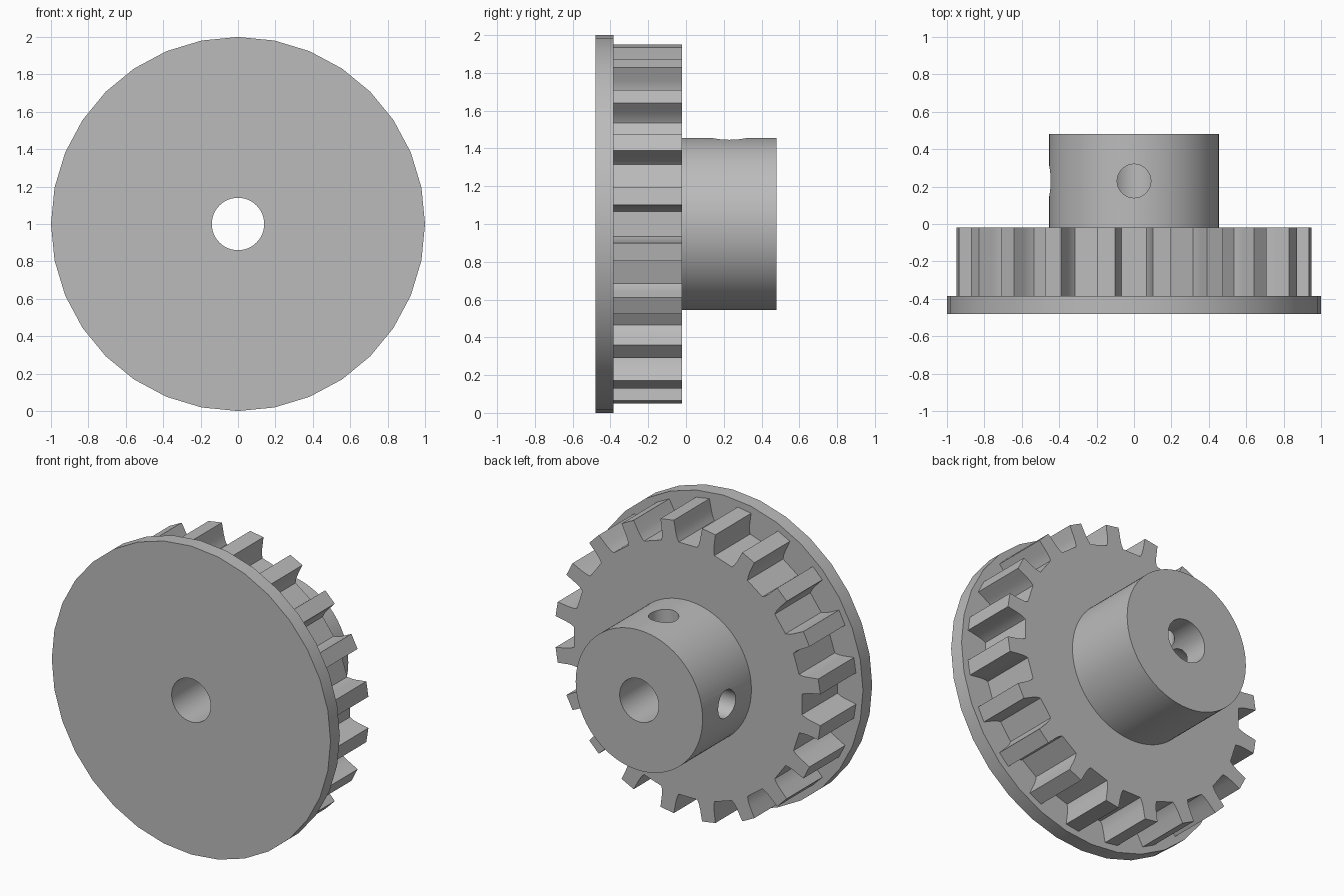
import bpy, bmesh
from math import cos, sin, radians, pi
from mathutils import Vector

default = bpy.data.objects.get("Cube")
if default:
    bpy.data.objects.remove(default, do_unlink=True)

grey = bpy.data.materials.new("plain grey")
grey.use_nodes = True
colour = (0.5, 0.5, 0.5, 1)
grey.diffuse_color = colour
grey.node_tree.nodes["Principled BSDF"].inputs["Base Color"].default_value = colour

AXIS_Z = 1.0


def polar(radius, angle):
    return radius * cos(angle), radius * sin(angle)


def circle(radius, sides):
    return [polar(radius, 2 * pi * i / sides) for i in range(sides)]


def gear_outline(teeth, flank):
    """Closed outline; flank lists (radius, half angle) from root to tip."""
    points = []
    for i in range(teeth):
        centre = 2 * pi * (i + 0.5) / teeth
        points += [polar(r, centre - radians(a)) for r, a in flank]
        points += [polar(r, centre + radians(a)) for r, a in reversed(flank)]
    return points


def prism(name, outline, start, end, direction=(0, 1, 0), centre=(0, 0, AXIS_Z)):
    """Extrude an outline from start to end along a direction through centre."""
    d = Vector(direction)
    u = Vector((1, 0, 0)) if abs(d.x) < 0.5 else Vector((0, 1, 0))
    v = u.cross(d)
    bm = bmesh.new()
    verts = [bm.verts.new(Vector(centre) + u * a + v * b + d * start) for a, b in outline]
    face = bm.faces.new(verts)
    moved = bmesh.ops.extrude_face_region(bm, geom=[face])["geom"]
    bmesh.ops.translate(bm, vec=d * (end - start),
                        verts=[g for g in moved if isinstance(g, bmesh.types.BMVert)])
    bmesh.ops.recalc_face_normals(bm, faces=bm.faces)
    mesh = bpy.data.meshes.new(name)
    bm.to_mesh(mesh)
    bm.free()
    mesh.materials.append(grey)
    obj = bpy.data.objects.new(name, mesh)
    bpy.context.collection.objects.link(obj)
    return obj


def drill(obj, cutters):
    """Cut the holes, then smooth the curved walls."""
    bpy.ops.object.select_all(action="DESELECT")
    bpy.context.view_layer.objects.active = obj
    obj.select_set(True)
    for cutter in cutters:
        mod = obj.modifiers.new("hole", "BOOLEAN")
        mod.operation = "DIFFERENCE"
        mod.solver = "EXACT"
        mod.object = cutter
        bpy.ops.object.modifier_apply(modifier=mod.name)
    bpy.ops.object.shade_smooth_by_angle(angle=radians(30))


# Main parts along the shaft axis
flange = prism("flange", circle(1.0, 32), -0.48, -0.385)
flank = [(0.82, 4.4), (0.845, 3.7), (0.88, 3.3), (0.92, 3.1), (0.955, 2.9)]
toothed_wheel = prism("toothed_wheel", gear_outline(20, flank), -0.385, -0.02)
hub = prism("hub", circle(0.455, 96), -0.02, 0.48)

# Shaft bore and the two set screw holes
bore = prism("bore_cutter", circle(0.14, 64), -0.7, 0.7)
screw_holes = [prism("screw_hole_cutter", circle(0.09, 48), 0, 0.7, d, (0, 0.23, AXIS_Z))
               for d in ((0, 0, 1), (-1, 0, 0))]

drill(flange, [bore])
drill(toothed_wheel, [bore])
drill(hub, [bore] + screw_holes)

for cutter in [bore] + screw_holes:
    bpy.data.objects.remove(cutter, do_unlink=True)
